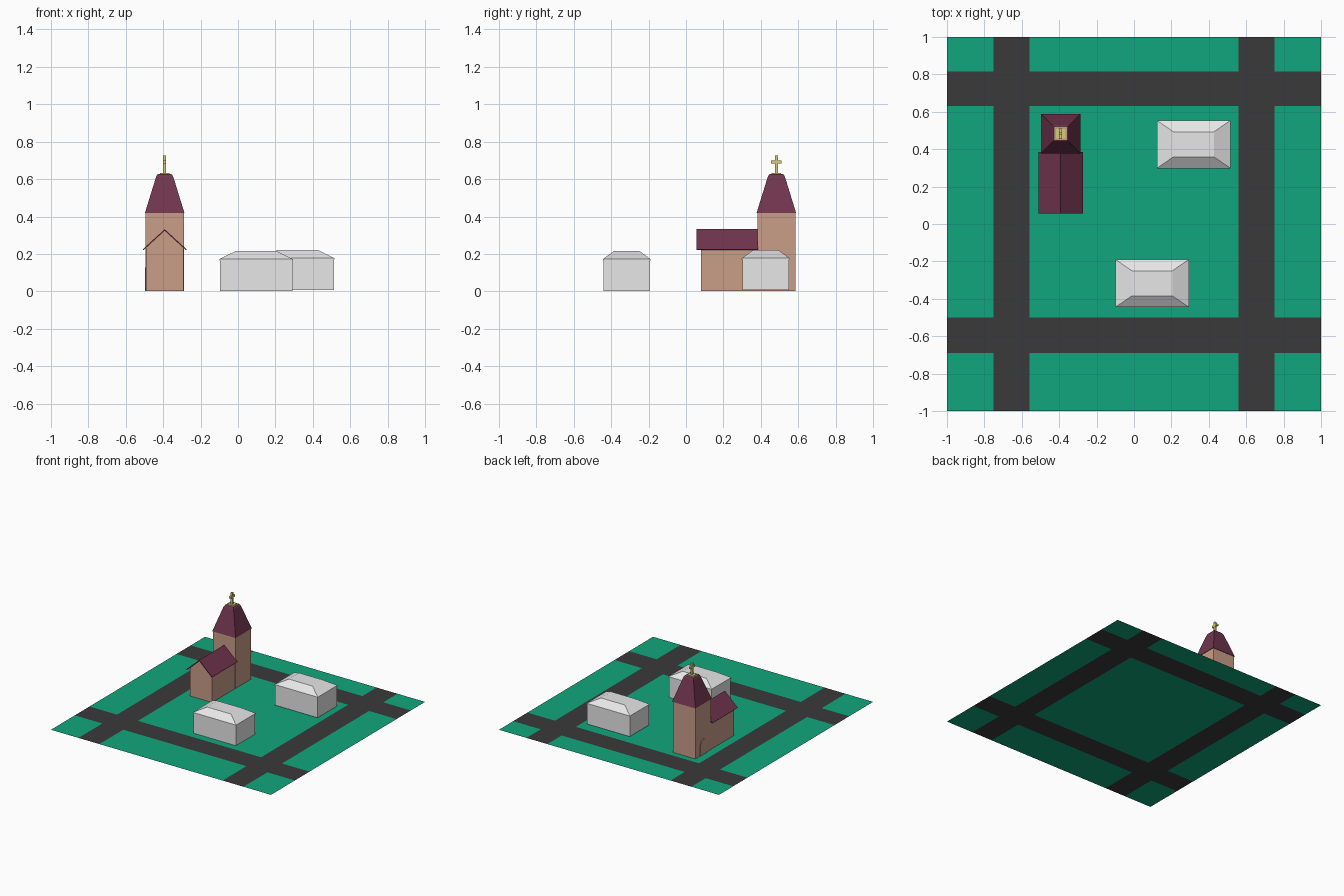
import bpy, bmesh, math

if "Cube" in bpy.data.objects:
    bpy.data.objects.remove(bpy.data.objects["Cube"])


def mat(name, srgb):
    m = bpy.data.materials.new(name)
    lin = [((c / 255 + 0.055) / 1.055) ** 2.4 if c > 10 else c / 255 / 12.92 for c in srgb]
    m.diffuse_color = (*lin, 1)
    m.use_nodes = True
    m.node_tree.nodes["Principled BSDF"].inputs["Base Color"].default_value = m.diffuse_color
    return m


GRASS = mat("grass green", (16, 166, 124))
ROAD = mat("asphalt", (58, 58, 58))
WALL = mat("brick tan", (202, 158, 137))
ROOF = mat("maroon roof", (113, 53, 78))
HOUSE = mat("pale grey", (231, 231, 231))
GOLD = mat("gold", (214, 204, 120))


def finish(name, bm, *mats):
    bmesh.ops.recalc_face_normals(bm, faces=bm.faces)
    me = bpy.data.meshes.new(name)
    bm.to_mesh(me)
    bm.free()
    for m in mats:
        me.materials.append(m)
    ob = bpy.data.objects.new(name, me)
    bpy.context.collection.objects.link(ob)
    return ob


def stack(name, cx, cy, rings, *mats):
    """Rectangular rings (half x, half y, z) joined into a closed solid."""
    bm = bmesh.new()
    loops = [[bm.verts.new((cx + sx * hx, cy + sy * hy, z))
              for sx, sy in ((-1, -1), (1, -1), (1, 1), (-1, 1))] for hx, hy, z in rings]
    for a, b in zip(loops, loops[1:]):
        for i in range(4):
            j = (i + 1) % 4
            bm.faces.new((a[i], a[j], b[j], b[i]))
    bm.faces.new(loops[0][::-1])
    top = bm.faces.new(loops[-1])
    if len(mats) > 1:
        top.material_index = 1
    return finish(name, bm, *mats)


def prism(name, pts, axis, start, end, m):
    """Extrude a 2D profile (u, z) along x or y."""
    bm = bmesh.new()
    place = (lambda u, z, d: (d, u, z)) if axis == "x" else (lambda u, z, d: (u, d, z))
    a = [bm.verts.new(place(u, z, start)) for u, z in pts]
    b = [bm.verts.new(place(u, z, end)) for u, z in pts]
    bm.faces.new(a)
    bm.faces.new(b[::-1])
    for i in range(len(pts)):
        j = (i + 1) % len(pts)
        bm.faces.new((a[i], b[i], b[j], a[j]))
    return finish(name, bm, m)


# Ground sheet: grass blocks cut by a grid of roads
xs = (-1, -0.75, -0.56, 0.56, 0.75, 1)
ys = (-1, -0.69, -0.50, 0.63, 0.815, 1)
bm = bmesh.new()
grid = [[bm.verts.new((x, y, 0)) for y in ys] for x in xs]
for i in range(5):
    for j in range(5):
        f = bm.faces.new((grid[i][j], grid[i + 1][j], grid[i + 1][j + 1], grid[i][j + 1]))
        f.material_index = int(i in (1, 3) or j in (1, 3))
finish("ground", bm, GRASS, ROAD)

# Two hipped houses with flat-topped roofs
for name, cx, cy, z in (("north_house", 0.319, 0.426, 0.006), ("south_house", 0.097, -0.317, 0.001)):
    stack(name + "_walls", cx, cy, [(0.194, 0.125, z), (0.194, 0.125, z + 0.164)], HOUSE)
    stack(name + "_roof", cx, cy, [(0.197, 0.128, z + 0.164), (0.197, 0.128, z + 0.171),
                                   (0.108, 0.067, z + 0.215)], HOUSE)

# Church tower and tapered spire
CX, CY = -0.392, 0.483
stack("tower", CX, CY, [(0.102, 0.102, 0.001), (0.102, 0.102, 0.42)], WALL)
stack("spire", CX, CY, [(0.106, 0.106, 0.418), (0.046, 0.046, 0.612), (0.037, 0.037, 0.627)], ROOF, WALL)

# Cross on a small foot, arms along y
stack("cross_foot", CX, CY, [(0.026, 0.026, 0.627), (0.026, 0.026, 0.632)], GOLD)
h, w = 0.008, 0.028
cross = [(h, 0.632), (h, 0.684), (w, 0.684), (w, 0.7), (h, 0.7), (h, 0.725)]
prism("cross", [(CY + u, z) for u, z in cross] + [(CY - u, z) for u, z in reversed(cross)],
      "x", CX - h, CX + h, GOLD)

# Nave with gable walls and a thin overhanging roof
prism("nave_walls", [(CX - 0.1, 0.001), (CX + 0.1, 0.001), (CX + 0.1, 0.232),
                     (CX, 0.324), (CX - 0.1, 0.232)], "y", 0.08, 0.385, WALL)
prism("nave_roof", [(CX - 0.118, 0.224), (CX, 0.332), (CX + 0.118, 0.224),
                    (CX + 0.113, 0.22), (CX, 0.324), (CX - 0.113, 0.22)], "y", 0.055, 0.385, ROOF)

# Arched double door on the left side of the tower
for side, name in ((-1, "front_door_leaf"), (1, "back_door_leaf")):
    arc = [(CY + side * (0.001 + 0.037 * math.cos(t)), 0.09 + 0.037 * math.sin(t))
           for t in (k * math.pi / 8 for k in range(5))]
    prism(name, [(CY + side * 0.001, 0.001), (CY + side * 0.038, 0.001)] + arc,
          "x", CX - 0.106, CX - 0.101, WALL)
